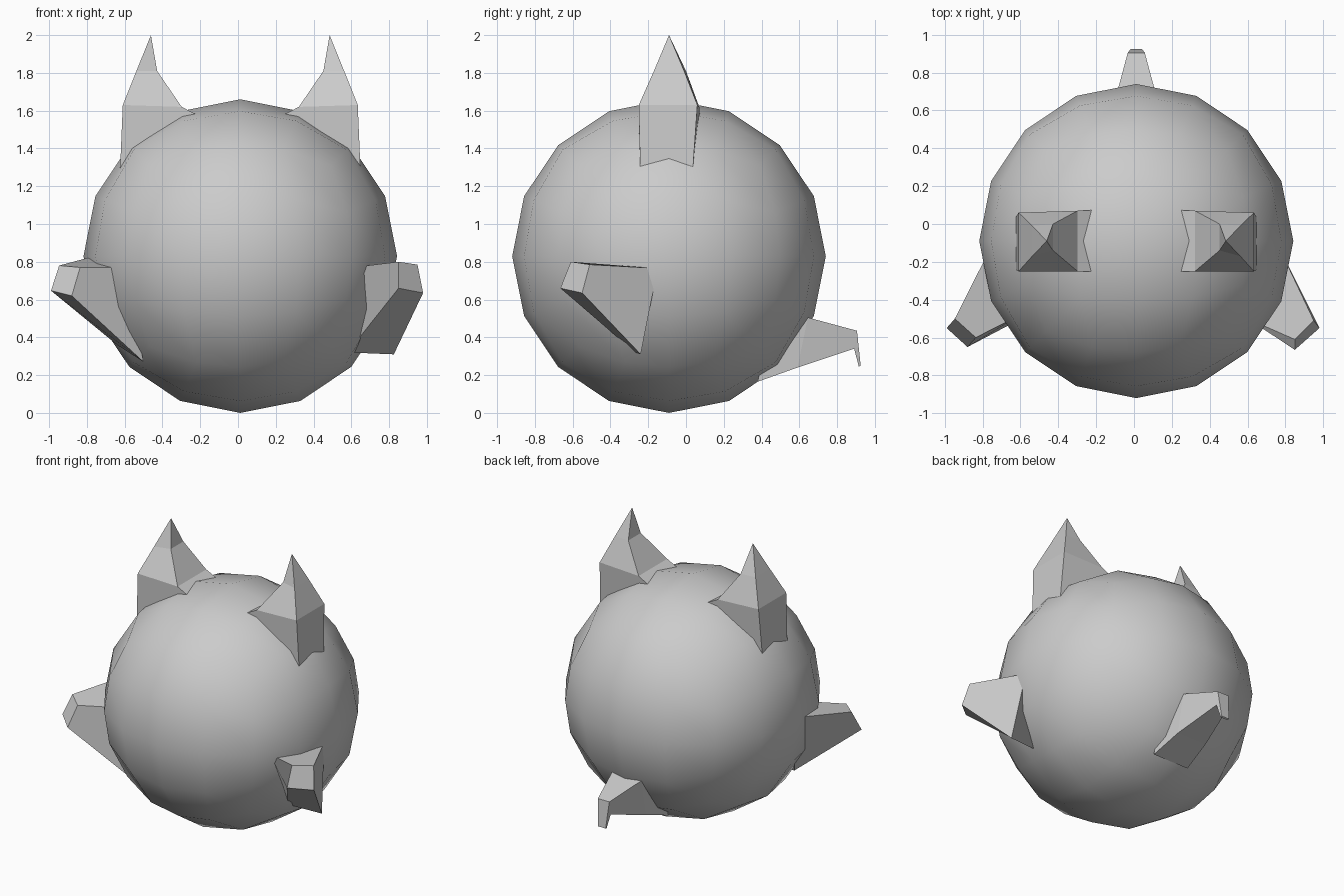
import bpy, bmesh
from math import tan, pi
from mathutils import Vector

CX = 0.012   # centre line of the body

cube = bpy.data.objects.get("Cube")
if cube:
    bpy.data.objects.remove(cube)

grey = bpy.data.materials.new("plain_grey")
grey.use_nodes = True
grey.diffuse_color = (0.6, 0.6, 0.6, 1)
grey.node_tree.nodes["Principled BSDF"].inputs["Base Color"].default_value = (0.6, 0.6, 0.6, 1)


def finish(name, bm, smooth=False):
    bmesh.ops.recalc_face_normals(bm, faces=bm.faces)
    for f in bm.faces:
        f.smooth = smooth
    mesh = bpy.data.meshes.new(name)
    bm.to_mesh(mesh)
    bm.free()
    mesh.materials.append(grey)
    obj = bpy.data.objects.new(name, mesh)
    bpy.context.collection.objects.link(obj)
    return obj


def loft(name, rings, tip=None):
    """Skin four-sided rings, closing with a cap or a pointed tip."""
    bm = bmesh.new()
    loops = [[bm.verts.new(p) for p in ring] for ring in rings]
    for a, b in zip(loops, loops[1:]):
        for i in range(4):
            j = (i + 1) % 4
            bm.faces.new((a[i], a[j], b[j], b[i]))
    bm.faces.new(loops[0])
    if tip:
        point = bm.verts.new(tip)
        for i in range(4):
            bm.faces.new((loops[-1][i], loops[-1][(i + 1) % 4], point))
    else:
        bm.faces.new(loops[-1])
    return finish(name, bm)


# Round body: a gridded cube blown up to a ball with evenly spaced angles
bm = bmesh.new()
bmesh.ops.create_cube(bm, size=2)
bmesh.ops.subdivide_edges(bm, edges=bm.edges[:], cuts=3, use_grid_fill=True)
for v in bm.verts:
    ray = Vector([tan(c * pi / 4) for c in v.co]).normalized()
    v.co = ray * 0.83 + Vector((CX, -0.09, 0.83))
finish("body", bm, smooth=True)


# Pointed ears: outer and inner (x, z), then front and back depth for each edge
def ear_ring(s, outer, inner, outer_y, inner_y):
    return [(CX + s * x, y, z) for (x, z), y in
            ((outer, outer_y[0]), (outer, outer_y[1]), (inner, inner_y[1]), (inner, inner_y[0]))]


for side, s in (("left", 1), ("right", -1)):
    loft(side + "_ear", [
        ear_ring(s, (0.64, 1.2), (0.06, 1.49), (-0.24, 0.03), (-0.25, 0.08)),
        ear_ring(s, (0.622, 1.63), (0.31, 1.62), (-0.25, 0.06), (-0.25, 0.07)),
        ear_ring(s, (0.55, 1.81), (0.44, 1.81), (-0.17, -0.01), (-0.14, 0)),
    ], tip=(CX + s * 0.473, -0.09, 2))

# Stubby arms, flaring from a small square end into the body
loft("left_arm", [
    [(0.78, -0.15, 0.765), (0.6, -0.5, 0.77), (0.58, -0.27, 0.32), (0.825, -0.24, 0.31)],
    [(0.95, -0.51, 0.785), (0.85, -0.61, 0.8), (0.85, -0.665, 0.66), (0.98, -0.55, 0.635)],
])
loft("right_arm", [
    [(-0.76, -0.13, 0.83), (-0.6, -0.48, 0.77), (-0.5, -0.45, 0.27), (-0.64, -0.3, 0.36)],
    [(-0.947, -0.5, 0.78), (-0.836, -0.6, 0.77), (-0.88, -0.65, 0.62), (-0.99, -0.55, 0.647)],
])


# Tail: tapering wedge with a drooping tip
def tail_ring(width, top, bottom):
    return [(CX + s * width, y, z) for s, (y, z) in
            ((-1, top), (1, top), (1, bottom), (-1, bottom))]


loft("tail", [
    tail_ring(0.14, (0.45, 0.54), (0.38, 0.165)),
    tail_ring(0.115, (0.645, 0.505), (0.59, 0.24)),
    tail_ring(0.045, (0.905, 0.435), (0.89, 0.34)),
    tail_ring(0.03, (0.925, 0.25), (0.915, 0.245)),
])
